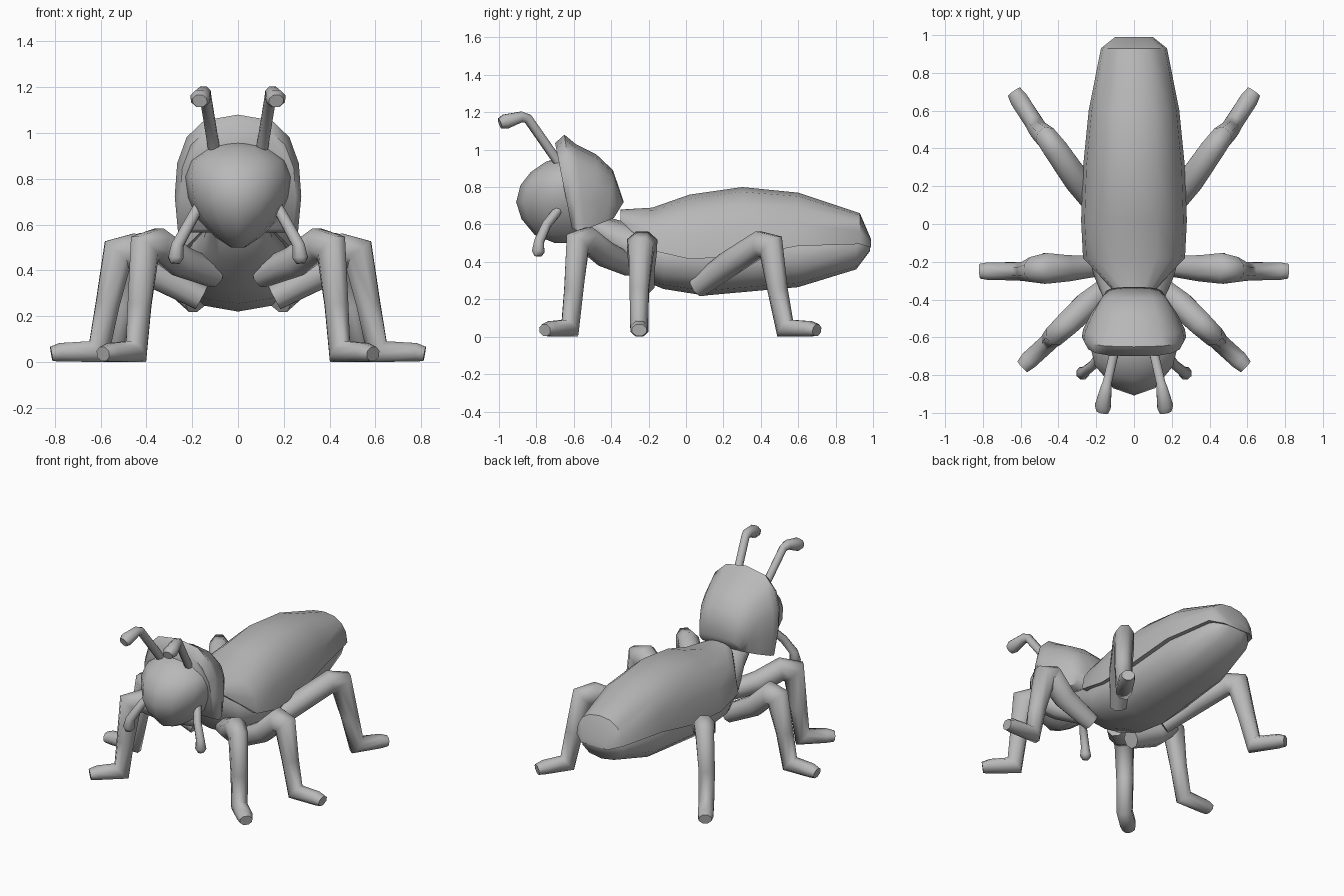
import bpy, math
from mathutils import Vector

if "Cube" in bpy.data.objects:
    bpy.data.objects.remove(bpy.data.objects["Cube"])

grey = bpy.data.materials.new("plain grey")
grey.diffuse_color = (0.48, 0.48, 0.48, 1)
grey.use_nodes = True
grey.node_tree.nodes["Principled BSDF"].inputs["Base Color"].default_value = grey.diffuse_color


def loft(name, rings, mirror=False, angle=50):
    """Skin a list of equal-length point rings, with capped ends."""
    n = len(rings[0])
    verts = [tuple(p) for r in rings for p in r]
    faces = []
    for i in range(len(rings) - 1):
        for j in range(n):
            k = (j + 1) % n
            faces.append((i * n + j, i * n + k, (i + 1) * n + k, (i + 1) * n + j))
    faces.append(tuple(range(n))[::-1])
    faces.append(tuple(range((len(rings) - 1) * n, len(rings) * n)))
    me = bpy.data.meshes.new(name)
    me.from_pydata(verts, [], faces)
    me.materials.append(grey)
    ob = bpy.data.objects.new(name, me)
    bpy.context.collection.objects.link(ob)
    bpy.ops.object.select_all(action='DESELECT')
    ob.select_set(True)
    bpy.context.view_layer.objects.active = ob
    bpy.ops.object.mode_set(mode='EDIT')
    bpy.ops.mesh.select_all(action='SELECT')
    bpy.ops.mesh.normals_make_consistent(inside=False)
    bpy.ops.object.mode_set(mode='OBJECT')
    bpy.ops.object.shade_smooth_by_angle(angle=math.radians(angle))
    if mirror:
        ob.modifiers.new("Mirror", 'MIRROR').use_axis[0] = True
    return ob


def spow(v, e):
    return math.copysign(abs(v) ** e, v)


def tube(name, pts, radii, widths=None, sides=8):
    """Mitred limb along a path lying in a vertical plane, mirrored in x."""
    pts = [Vector(p) for p in pts]
    widths = widths or radii
    flat = pts[-1] - pts[0]
    flat.z = 0
    side = flat.normalized().cross(Vector((0, 0, 1)))
    rings = []
    for i, p in enumerate(pts):
        a = (p - pts[i - 1]).normalized() if i else (pts[1] - p).normalized()
        b = (pts[i + 1] - p).normalized() if i < len(pts) - 1 else a
        t = (a + b).normalized()
        m = min(1.4, 1 / max(0.3, t.dot(a)))
        up = side.cross(t).normalized()
        ring = []
        for k in range(sides):
            w = 2 * math.pi * (k + 0.5) / sides
            q = p + widths[i] * math.cos(w) * side + radii[i] * math.sin(w) * m * up
            q.z = max(q.z, 0)
            ring.append(q)
        rings.append(ring)
    return loft(name, rings, True, 60)


# Abdomen and thorax: y, half width, top, bottom
body = [(-0.58, .12, .72, .58), (-0.42, .15, .64, .44), (-0.28, .21, .60, .32),
        (-0.12, .255, .58, .255), (0.1, .255, .60, .22), (0.6, .225, .60, .265),
        (0.91, .16, .58, .36), (0.985, .08, .53, .46)]
rings = []
for y, w, zt, zb in body:
    ts = [2 * math.pi * k / 12 for k in range(12)]
    rings.append([(w * spow(math.cos(t), .8), y, (zt + zb) / 2 + (zt - zb) / 2 * math.sin(t)) for t in ts])
loft("abdomen", rings)

# Wing case: y, half width, top, side edge
wing = [(-0.35, .11, .68, .62), (-0.18, .27, .69, .46), (0.02, .28, .76, .415),
        (0.3, .27, .80, .43), (0.6, .24, .77, .485), (0.93, .175, .66, .495),
        (0.99, .10, .52, .475)]
rings = []
for y, w, zt, ze in wing:
    ts = [math.pi * k / 8 for k in range(9)]
    rings.append([(w * spow(math.cos(t), .85), y, ze + (zt - ze) * math.sin(t) ** .9) for t in ts])
loft("wing_case", rings, angle=45)

# Neck shield: arches as top y, top z, side edge y, side edge z, half width
shield = [(-0.70, 1.035, -0.61, .58, .24), (-0.65, 1.08, -0.575, .565, .262),
          (-0.59, 1.03, -0.54, .575, .255), (-0.48, .975, -0.47, .60, .215),
          (-0.39, .89, -0.42, .62, .175), (-0.333, .72, -0.385, .635, .145)]
rings = []
for yt, zt, yb, zb, w in shield:
    ring = []
    for k in range(11):
        t = math.pi * k / 10
        s = math.sin(t)
        ring.append((w * spow(math.cos(t), .7) * (1 + .3 * s), yb + (yt - yb) * s, zb + (zt - zb) * s))
    rings.append(ring)
loft("neck_shield", rings, angle=60)

# Head: z, half width, front y
head = [(0.50, .03, -.70), (0.545, .10, -.81), (0.63, .18, -.88), (0.72, .222, -.908),
        (0.81, .238, -.885), (0.88, .215, -.83), (0.935, .14, -.75), (0.96, .05, -.67)]
rings = []
for z, w, yf in head:
    ts = [2 * math.pi * k / 12 for k in range(12)]
    rings.append([(w * math.cos(t), -0.62 + (-0.62 - yf) * math.sin(t) * (1 if math.sin(t) < 0 else .5), z)
                  for t in ts])
loft("head", rings)

# Antennae and mouth feelers
tube("antenna", [(.10, -.66, .90), (.143, -.845, 1.165), (.15, -.88, 1.175), (.165, -.965, 1.15), (.167, -.995, 1.14)],
     [.026, .026, .03, .042, .03], [.026, .026, .034, .046, .034])
tube("mouth_feeler", [(.17, -.68, .68), (.215, -.745, .60), (.265, -.785, .51), (.272, -.79, .455), (.274, -.792, .43)],
     [.025, .026, .028, .036, .02])

# Legs: hip, thigh, two knee points, shin, ankle, toe joint, toe tip
radii = [.06, .07, .07, .07, .056, .05, .044, .034]
widths = [.055, .075, .07, .062, .055, .052, .052, .042]
tube("front_leg", [(.10, -.30, .38), (.25, -.43, .44), (.35, -.525, .515), (.408, -.58, .495), (.43, -.60, .25),
                   (.445, -.62, .045), (.555, -.72, .042), (.59, -.755, .035)], radii, widths)
tube("middle_leg", [(.16, -.22, .28), (.36, -.235, .385), (.47, -.235, .49), (.525, -.24, .475), (.57, -.25, .25),
                    (.61, -.25, .045), (.775, -.25, .042), (.815, -.25, .035)], radii,
     [.055, .075, .088, .072, .055, .052, .05, .042])
tube("hind_leg", [(.18, .06, .265), (.30, .23, .39), (.415, .395, .495), (.46, .455, .48), (.50, .49, .25),
                  (.525, .53, .045), (.61, .66, .042), (.635, .70, .035)], radii, widths)
